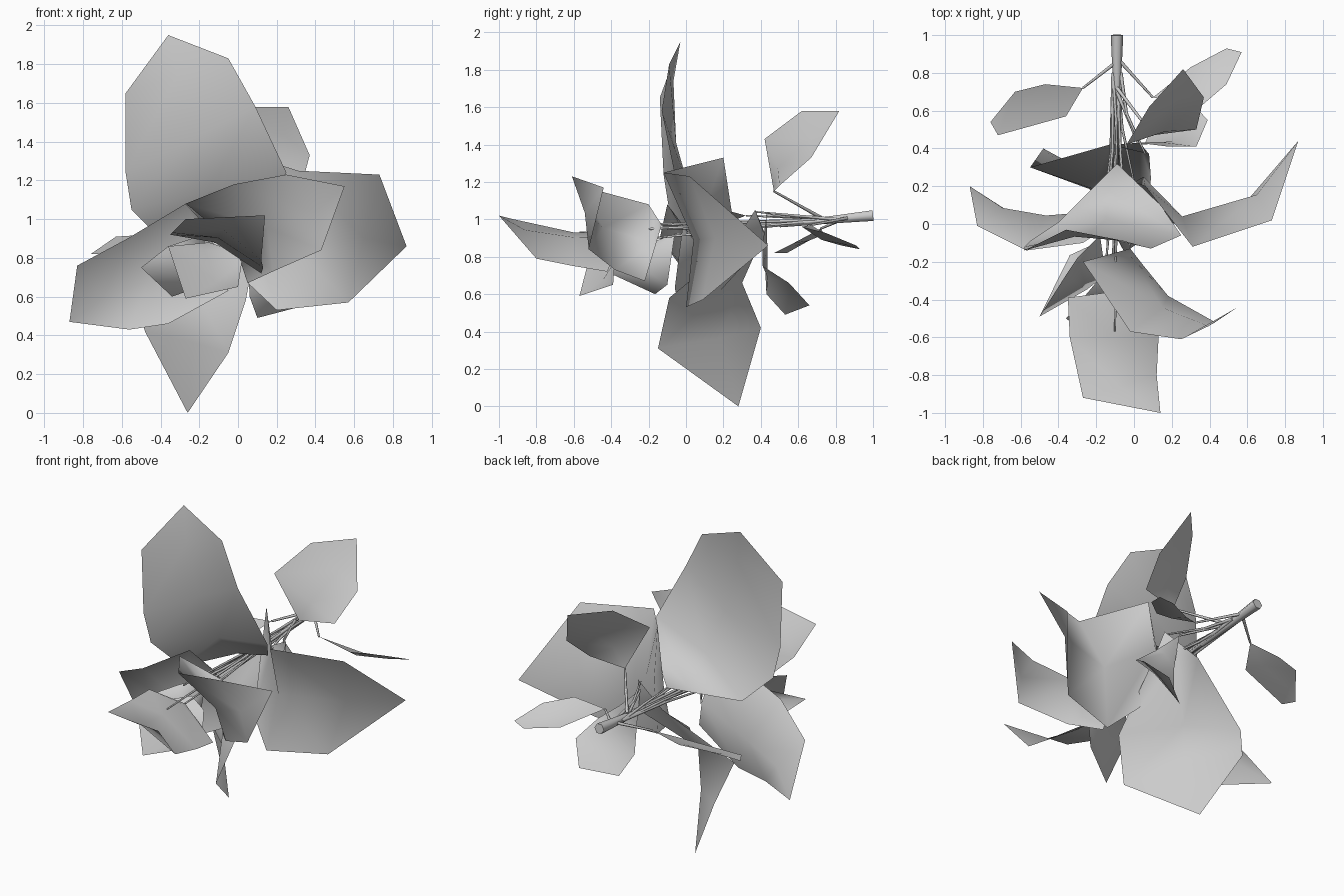
import bpy, bmesh
from mathutils import Vector as V


def leaf(name, base, left, right, tip, fold, taper=0.2):
    """Folded blade: two edge paths and a midrib halfway between, pushed by fold."""
    bm = bmesh.new()
    add = lambda p: bm.verts.new(p)
    fold = V(fold)
    ribs = [(V(a) + V(b)) / 2 + fold * (1 - taper * i)
            for i, (a, b) in enumerate(zip(left, right))]
    b, t = add(base), add(tip)
    l, m, r = [[add(p) for p in row] for row in (left, ribs, right)]
    bm.faces.new((b, m[0], l[0]))
    bm.faces.new((b, r[0], m[0]))
    for i in range(len(l) - 1):
        bm.faces.new((l[i], m[i], m[i + 1], l[i + 1]))
        bm.faces.new((m[i], r[i], r[i + 1], m[i + 1]))
    bm.faces.new((l[-1], m[-1], t))
    bm.faces.new((m[-1], r[-1], t))
    me = bpy.data.meshes.new(name)
    bm.to_mesh(me)
    bm.free()
    me.shade_smooth()
    bpy.context.collection.objects.link(bpy.data.objects.new(name, me))


def stem(name, pts, r0, r1):
    """Thin tapered tube through the points."""
    cu = bpy.data.curves.new(name, 'CURVE')
    cu.dimensions = '3D'
    cu.bevel_depth = 1
    cu.bevel_resolution = 1
    cu.use_fill_caps = True
    sp = cu.splines.new('POLY')
    sp.points.add(len(pts) - 1)
    for i, p in enumerate(pts):
        sp.points[i].co = (*p, 1)
        sp.points[i].radius = r0 + (r1 - r0) * i / (len(pts) - 1)
    bpy.context.collection.objects.link(bpy.data.objects.new(name, cu))


# large leaves
leaf("upright_leaf", (-.09, .32, 1.02),
     [(-.4, .01, .9), (-.55, -.09, 1.05), (-.58, -.12, 1.24), (-.58, -.14, 1.65)],
     [(.14, .1, 1.08), (.25, -.06, 1.24), (.09, -.13, 1.58), (-.05, -.09, 1.83)],
     (-.36, -.03, 1.95), (0, .12, 0), .2)
leaf("right_leaf", (0, .22, .95),
     [(.06, .2, 1.33), (.31, -.12, 1.25), (.73, .02, 1.23)],
     [(.04, .1, .68), (.2, 0, .53), (.57, .09, .57)],
     (.87, .44, .86), (0, .1, 0), 0)
leaf("bottom_leaf", (.08, .37, 1.05),
     [(-.13, .42, .93), (-.55, .3, .66), (-.48, .4, .42)],
     [(.09, .24, .85), (.04, -.09, .58), (-.05, -.15, .31)],
     (-.26, .28, 0), (.05, .1, 0))
leaf("left_leaf", (-.15, -.02, .95),
     [(-.27, -.1, 1.08), (-.57, -.14, .9), (-.83, -.01, .76)],
     [(-.05, -.06, .63), (-.36, -.01, .46), (-.56, 0, .43)],
     (-.87, .2, .47), (0, .15, 0))

# front leaves
leaf("front_right_leaf", (-.02, -.13, .97),
     [(-.27, -.2, 1.08), (-.02, -.57, 1.18), (.25, -.61, 1.23)],
     [(.05, -.22, .67), (.18, -.38, .73), (.43, -.52, .84)],
     (.55, -.44, 1.17), (.09, .04, 0))
leaf("front_leaf", (-.12, -.36, .88),
     [(-.35, -.39, .92), (-.34, -.6, .93), (-.27, -.92, 1.0)],
     [(.12, -.42, .72), (.13, -.6, .75), (.12, -.8, .79)],
     (.14, -1, 1.02), (0, 0, .08))
leaf("front_lower_leaf", (-.15, -.25, .88),
     [(-.36, -.5, .86), (-.27, -.57, .59)],
     [(-.03, -.3, .84), (.02, -.38, .78)],
     (0, -.39, .65), (.02, .04, -.01))
leaf("front_left_leaf", (-.18, -.06, .92),
     [(-.3, -.18, .88), (-.36, -.27, .86)],
     [(-.2, -.1, .65), (-.34, -.165, .6)],
     (-.5, -.49, .75), (.1, -.13, 0), 0)

# small leaves near the cut end
leaf("small_lower_leaf", (.02, .43, 1.02),
     [(.05, .42, .8), (.06, .43, .6), (.1, .53, .49)],
     [(.18, .41, .87), (.33, .41, .75), (.39, .55, .66)],
     (.29, .66, .54), (.02, .02, .02))
leaf("small_upper_leaf", (.1, .47, 1.15),
     [(-.04, .42, 1.43), (.08, .62, 1.58)],
     [(.33, .5, 1.18), (.37, .67, 1.33)],
     (.26, .82, 1.58), (.02, .03, -.03))
leaf("small_right_leaf", (.1, .67, .97),
     [(.3, .83, .86), (.49, .93, .84)],
     [(.35, .62, .96), (.49, .74, .93)],
     (.57, .91, .86), (0, 0, -.02))
leaf("small_left_leaf", (-.27, .72, .95),
     [(-.36, .57, .87), (-.72, .47, .82)],
     [(-.47, .74, .92), (-.63, .7, .91)],
     (-.76, .54, .82), (0, 0, -.01))

# main stalk and the bundle of leaf stalks
stem("main_stalk", [(-.09, 1, 1.02), (-.09, .8, 1.0), (-.09, .5, .97)], .033, .015)
stem("centre_stalk", [(-.09, .55, .98), (-.1, .2, .96), (-.14, -.1, .95)], .015, .007)
ends = [(-.09, .32, 1.02), (0, .22, .95), (.06, .37, 1.04), (-.15, -.02, .95),
        (-.02, -.13, .97), (-.12, -.36, .88), (-.18, -.06, .92),
        (-.1, -.57, .93), (-.16, -.32, .97)]
for i, e in enumerate(ends):
    s = V((-.09 + .02 * (i % 3 - 1), .8, 1.0))
    mid = s.lerp(V(e), .5)
    mid.x += (-.09 - mid.x) * .4
    stem(f"leaf_stalk_{i + 1}", [s, mid, e], .01, .005)
for name, e, y in (("lower", (.02, .43, 1.02), .7), ("upper", (.1, .47, 1.15), .72),
                   ("right", (.1, .67, .97), .88), ("left", (-.27, .72, .95), .86)):
    s = V((-.09, y, 1.01))
    stem(f"small_{name}_leaf_stalk", [s, s.lerp(V(e), .5), e], .01, .006)
